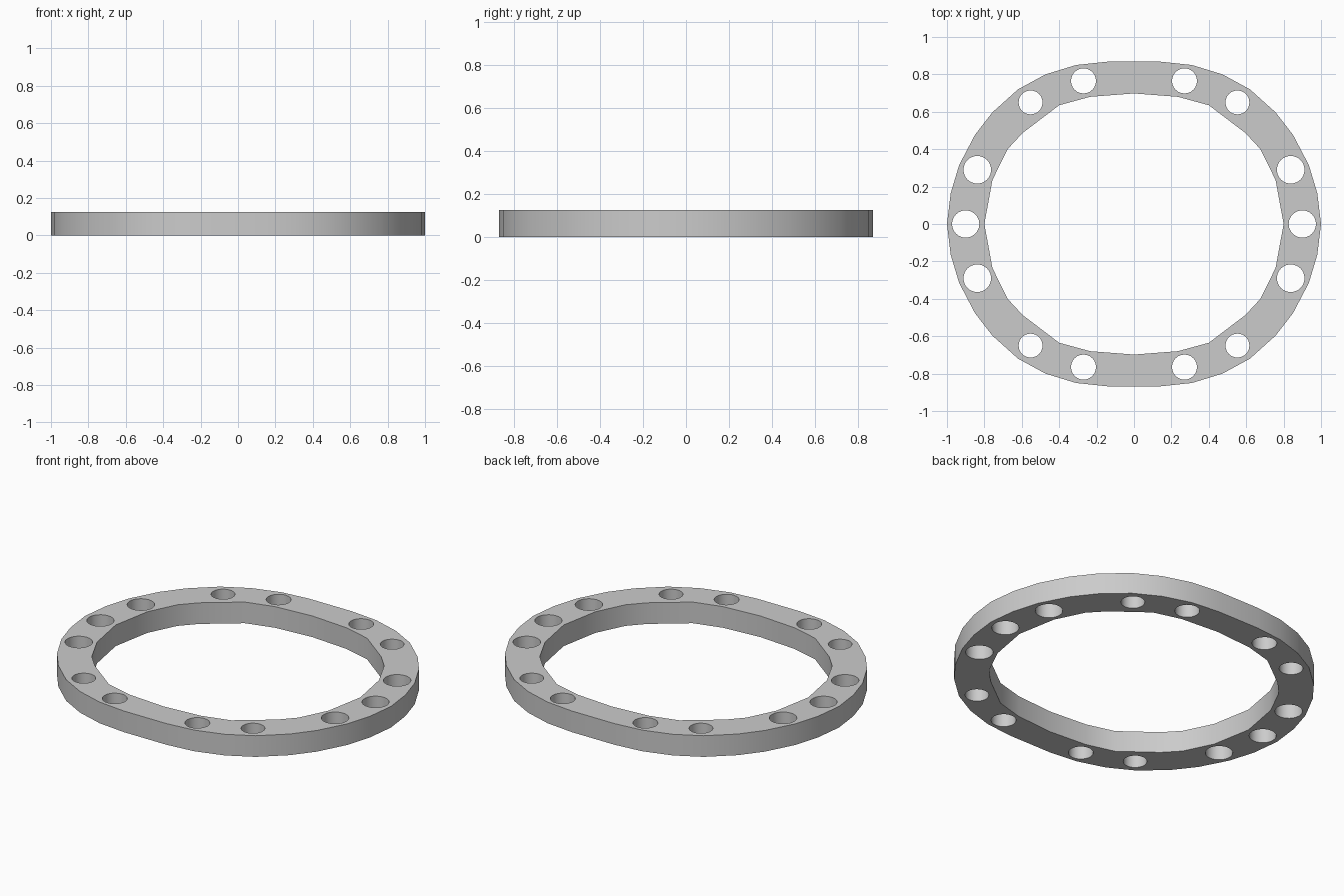
import bpy, bmesh
from math import cos, sin, pi

if "Cube" in bpy.data.objects:
    bpy.data.objects.remove(bpy.data.objects["Cube"])

H = 0.125  # plate thickness

# One quadrant of each outline, from the +x axis towards +y
OUTER = [(1.0, 0.0), (0.98, 0.165), (0.935, 0.315), (0.85, 0.477), (0.757, 0.597),
         (0.62, 0.72), (0.473, 0.80), (0.31, 0.85), (0.14, 0.868)]
INNER = [(0.80, 0.0), (0.757, 0.235), (0.676, 0.40), (0.595, 0.487),
         (0.40, 0.635), (0.235, 0.68), (0.0, 0.698)]
# Bolt holes in one quadrant: x, y, radius
HOLES = [(0.90, 0.0, 0.073), (0.838, 0.29, 0.074), (0.553, 0.65, 0.064), (0.27, 0.765, 0.067)]


def mirror_outline(q):
    """Close a quadrant into a full loop, skipping repeated axis points."""
    top = q + [(-x, y) for x, y in reversed(q) if x > 0]
    return top + [(x, -y) for x, y in reversed(top) if y > 0]


def circle(cx, cy, r, n=24):
    return [(cx + r * cos(2 * pi * i / n), cy + r * sin(2 * pi * i / n)) for i in range(n)]


# Filled flat curve: outer outline, central opening and bolt holes
curve = bpy.data.curves.new("ring_flange", 'CURVE')
curve.dimensions = '2D'
curve.fill_mode = 'BOTH'
curve.extrude = H / 2

loops = [mirror_outline(OUTER), mirror_outline(INNER)]
for x, y, r in HOLES:
    for sx in (1, -1):
        for sy in ((1, -1) if y > 0 else (1,)):
            loops.append(circle(sx * x, sy * y, r))

for pts in loops:
    s = curve.splines.new('POLY')
    s.points.add(len(pts) - 1)
    for p, (x, y) in zip(s.points, pts):
        p.co = (x, y, 0, 1)
    s.use_cyclic_u = True

ring = bpy.data.objects.new("ring_flange", curve)
bpy.context.collection.objects.link(ring)
ring.select_set(True)
bpy.context.view_layer.objects.active = ring
bpy.ops.object.convert(target='MESH')
ring = bpy.context.object

# Weld caps to walls and stand the ring on the floor
bm = bmesh.new()
bm.from_mesh(ring.data)
bmesh.ops.remove_doubles(bm, verts=bm.verts, dist=1e-4)
bmesh.ops.translate(bm, verts=bm.verts, vec=(0, 0, H / 2))
bmesh.ops.recalc_face_normals(bm, faces=bm.faces)
bm.to_mesh(ring.data)
bm.free()
bpy.ops.object.shade_smooth_by_angle(angle=0.7)
